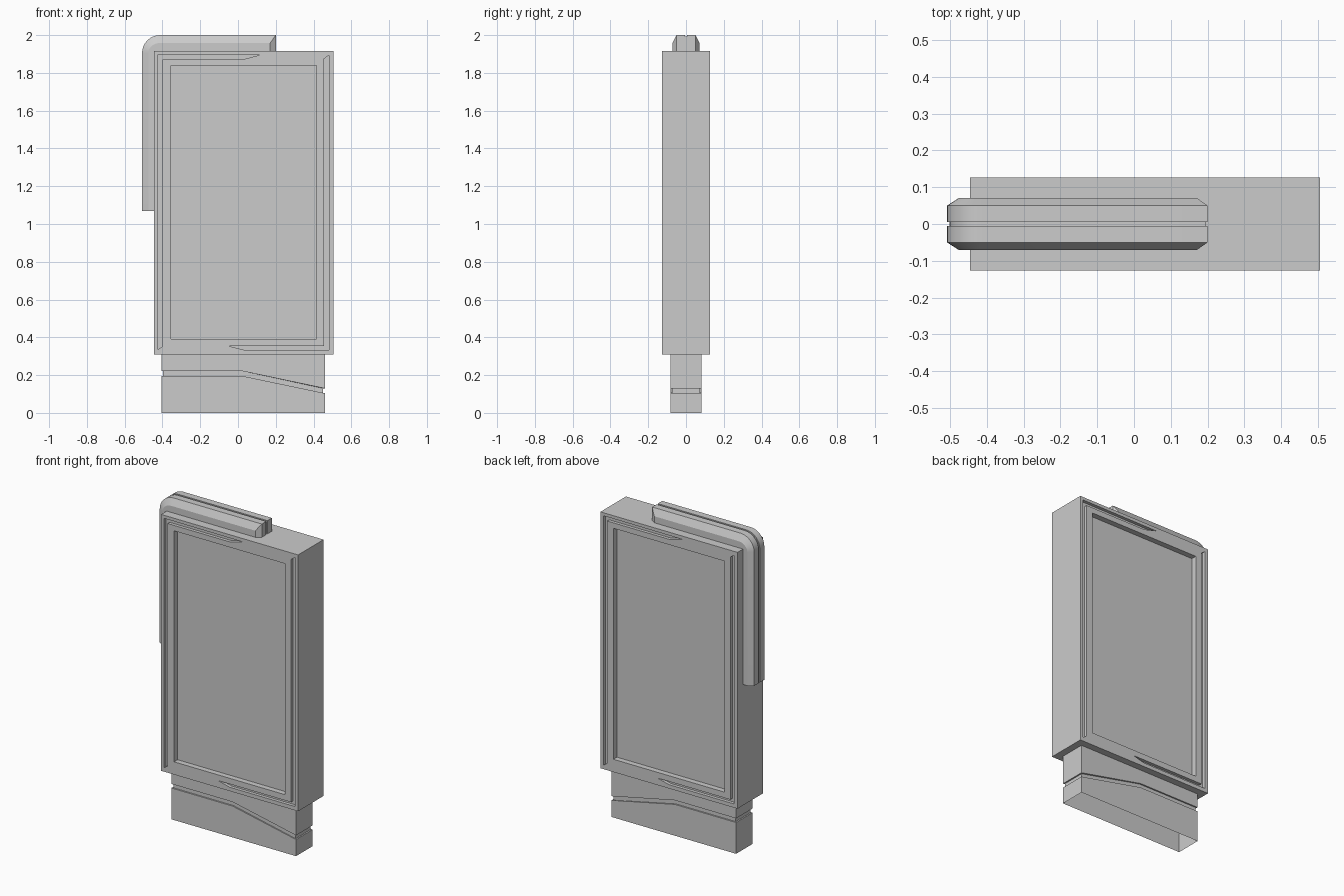
import bpy, bmesh, math

if "Cube" in bpy.data.objects:
    bpy.data.objects.remove(bpy.data.objects["Cube"])

MID_X = 0.03   # centre line of the cabinet


def finish(name, bm):
    bmesh.ops.recalc_face_normals(bm, faces=bm.faces[:])
    mesh = bpy.data.meshes.new(name)
    bm.to_mesh(mesh)
    bm.free()
    ob = bpy.data.objects.new(name, mesh)
    bpy.context.collection.objects.link(ob)
    return ob


def loft(bm, rings, cap_first=True, cap_last=True):
    """Skin a list of equal-length closed rings."""
    vs = [[bm.verts.new(p) for p in ring] for ring in rings]
    n = len(vs[0])
    for a, b in zip(vs, vs[1:]):
        for i in range(n):
            j = (i + 1) % n
            bm.faces.new((a[i], a[j], b[j], b[i]))
    if cap_first:
        bm.faces.new(vs[0][::-1])
    if cap_last:
        bm.faces.new(vs[-1])


def prism(bm, outline, y0, y1):
    loft(bm, [[(x, y, z) for x, z in outline] for y in (y0, y1)])


def rect(x0, x1, z0, z1):
    return [(x0, z0), (x1, z0), (x1, z1), (x0, z1)]


# Cabinet: plain box, later cut on both faces
X0, X1, Z0, Z1, HALF = -0.445, 0.505, 0.31, 1.917, 0.126
bm = bmesh.new()
prism(bm, rect(X0, X1, Z0, Z1), -HALF, HALF)
cabinet = finish("cabinet", bm)

# Cutters: screen recess plus two L-shaped trim grooves per face
groove_a = [(-0.424, 0.335), (-0.424, 1.898), (0.12, 1.896), (0.03, 1.872),
            (-0.399, 1.872), (-0.399, 0.352)]
groove_b = [(-0.05, 0.354), (0.456, 0.354), (0.456, 1.875), (0.482, 1.894),
            (0.482, 0.334), (0.03, 0.334)]
shapes = [(rect(-0.355, 0.415, 0.39, 1.838), 0.035),
          (groove_a, 0.02), (groove_b, 0.02)]
bm = bmesh.new()
for side in (1, -1):   # the back is the front turned half way round
    for outline, depth in shapes:
        pts = [(MID_X + side * (x - MID_X), z) for x, z in outline]
        prism(bm, pts, -side * (HALF + 0.05), -side * (HALF - depth))
cutter = finish("face_cutter", bm)
cutter.hide_render = True

mod = cabinet.modifiers.new("face_cuts", 'BOOLEAN')
mod.operation = 'DIFFERENCE'
mod.solver = 'EXACT'
mod.object = cutter
bpy.context.view_layer.objects.active = cabinet
cabinet.select_set(True)
bpy.ops.object.modifier_apply(modifier=mod.name)
bpy.data.objects.remove(cutter, do_unlink=True)

# Plinth: open-bottomed shell with a bent groove running around it
bx0, bx1, by = -0.405, 0.46, 0.082
bend = {bx0: 0.209, 0.02: 0.209, bx1: 0.117}


def plinth_ring(inset, height):
    front = [(bx0 + inset, bx0), (0.02, 0.02), (bx1 - inset, bx1)]
    ring = [(x, -by + inset, height(bend[k])) for x, k in front]
    return ring + [(x, by - inset, height(bend[k])) for x, k in front[::-1]]


bm = bmesh.new()
loft(bm, [plinth_ring(0, lambda z: 0.0),
          plinth_ring(0, lambda z: z - 0.013),
          plinth_ring(0.009, lambda z: z - 0.013),
          plinth_ring(0.009, lambda z: z + 0.013),
          plinth_ring(0, lambda z: z + 0.013),
          plinth_ring(0, lambda z: Z0)], cap_first=False)
finish("plinth", bm)


# Corner trim: chamfered rail wrapping the top and left side, centre groove
def rail_outline(t):
    """Side outline of the rail; t moves it from the outer edge to the chamfer."""
    end = 0.2 - 0.03 * t
    rx, rz = 0.095 - 0.033 * t, 0.095 - 0.042 * t
    pts = [(end, Z1 - 0.005), (end, 2.0 - 0.042 * t)]
    for i in range(9):
        a = math.radians(90 + 90 * i / 8)
        pts.append((-0.413 + rx * math.cos(a), 1.905 + rz * math.sin(a)))
    pts += [(-0.508 + 0.033 * t, 1.068), (X0 + 0.005, 1.068), (X0 + 0.005, Z1 - 0.005)]
    return pts


half_section = [(0.071, 1), (0.05, 0), (0.006, 0), (0.006, 0.2)]
section = [(-y, t) for y, t in half_section] + half_section[::-1]
bm = bmesh.new()
loft(bm, [[(x, y, z) for x, z in rail_outline(t)] for y, t in section])
rail = finish("corner_rail", bm)
bpy.ops.object.select_all(action='DESELECT')
rail.select_set(True)
bpy.context.view_layer.objects.active = rail
bpy.ops.object.shade_smooth_by_angle(angle=math.radians(25))
